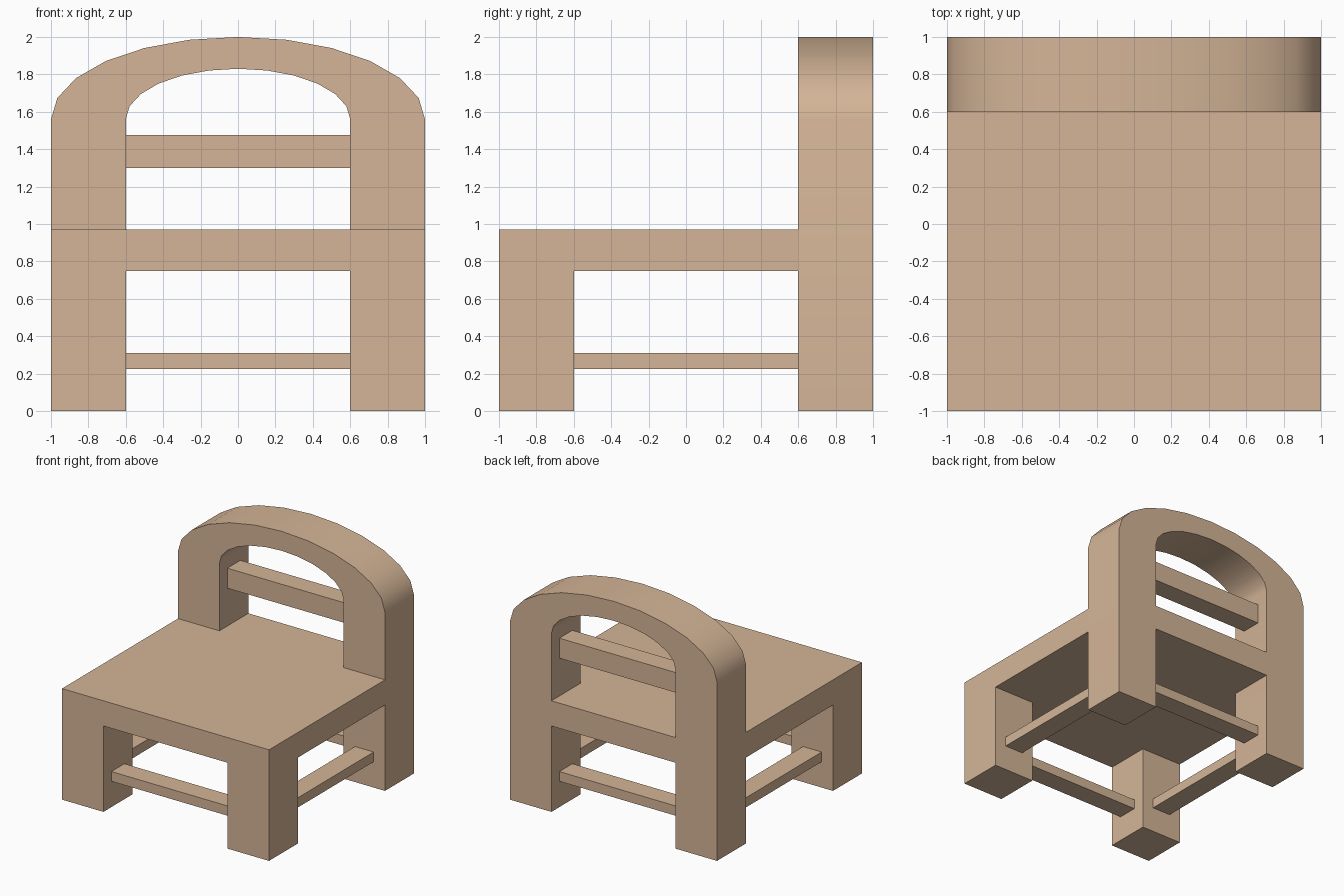
import bpy, bmesh
from math import sin, cos, pi
from mathutils import Vector

if "Cube" in bpy.data.objects:
    bpy.data.objects.remove(bpy.data.objects["Cube"])

wood = bpy.data.materials.new("wood")
wood.diffuse_color = (0.66, 0.46, 0.31, 1)
wood.use_nodes = True
wood.node_tree.nodes["Principled BSDF"].inputs["Base Color"].default_value = wood.diffuse_color


def extrude_profile(name, points, depth):
    """Fill a closed profile and extrude it along a vector."""
    bm = bmesh.new()
    face = bm.faces.new([bm.verts.new(p) for p in points])
    result = bmesh.ops.extrude_face_region(bm, geom=[face], use_keep_orig=True)
    bmesh.ops.translate(bm, vec=Vector(depth),
                        verts=[g for g in result["geom"] if isinstance(g, bmesh.types.BMVert)])
    bmesh.ops.recalc_face_normals(bm, faces=bm.faces[:])
    mesh = bpy.data.meshes.new(name)
    bm.to_mesh(mesh)
    bm.free()
    mesh.materials.append(wood)
    obj = bpy.data.objects.new(name, mesh)
    bpy.context.collection.objects.link(obj)
    return obj


def box(name, x0, x1, y0, y1, z0, z1):
    base = [(x0, y0, z0), (x1, y0, z0), (x1, y1, z0), (x0, y1, z0)]
    return extrude_profile(name, base, (0, 0, z1 - z0))


def arc(rx, rz, steps=12, spring=1.56):
    return [(rx * cos(pi * i / steps), 0.6, spring + rz * sin(pi * i / steps))
            for i in range(steps + 1)]


# Back legs and arched backrest in one profile
outline = ([(1, 0.6, 0)] + arc(1, 0.44) + [(-1, 0.6, 0), (-0.6, 0.6, 0)]
           + arc(0.6, 0.27)[::-1] + [(0.6, 0.6, 0)])
back = extrude_profile("arched_back", outline, (0, 0.4, 0))
bpy.context.view_layer.objects.active = back
back.select_set(True)
bpy.ops.object.shade_smooth_by_angle()

# Seat, notched around the back legs
seat = [(-1, -1), (1, -1), (1, 0.6), (0.6, 0.6), (0.6, 1), (-0.6, 1), (-0.6, 0.6), (-1, 0.6)]
extrude_profile("seat", [(x, y, 0.75) for x, y in seat], (0, 0, 0.22))

# Front legs and side stretchers
for side, s in (("left", -1), ("right", 1)):
    box(f"front_leg_{side}", *sorted((0.6 * s, s)), -1, -0.6, 0, 0.75)
    box(f"stretcher_{side}", *sorted((0.71 * s, 0.89 * s)), -0.6, 0.6, 0.225, 0.31)

# Front and back stretchers, backrest rail
box("stretcher_front", -0.6, 0.6, -0.89, -0.71, 0.225, 0.31)
box("stretcher_back", -0.6, 0.6, 0.71, 0.89, 0.225, 0.31)
box("backrest_rail", -0.6, 0.6, 0.71, 0.89, 1.3, 1.475)
